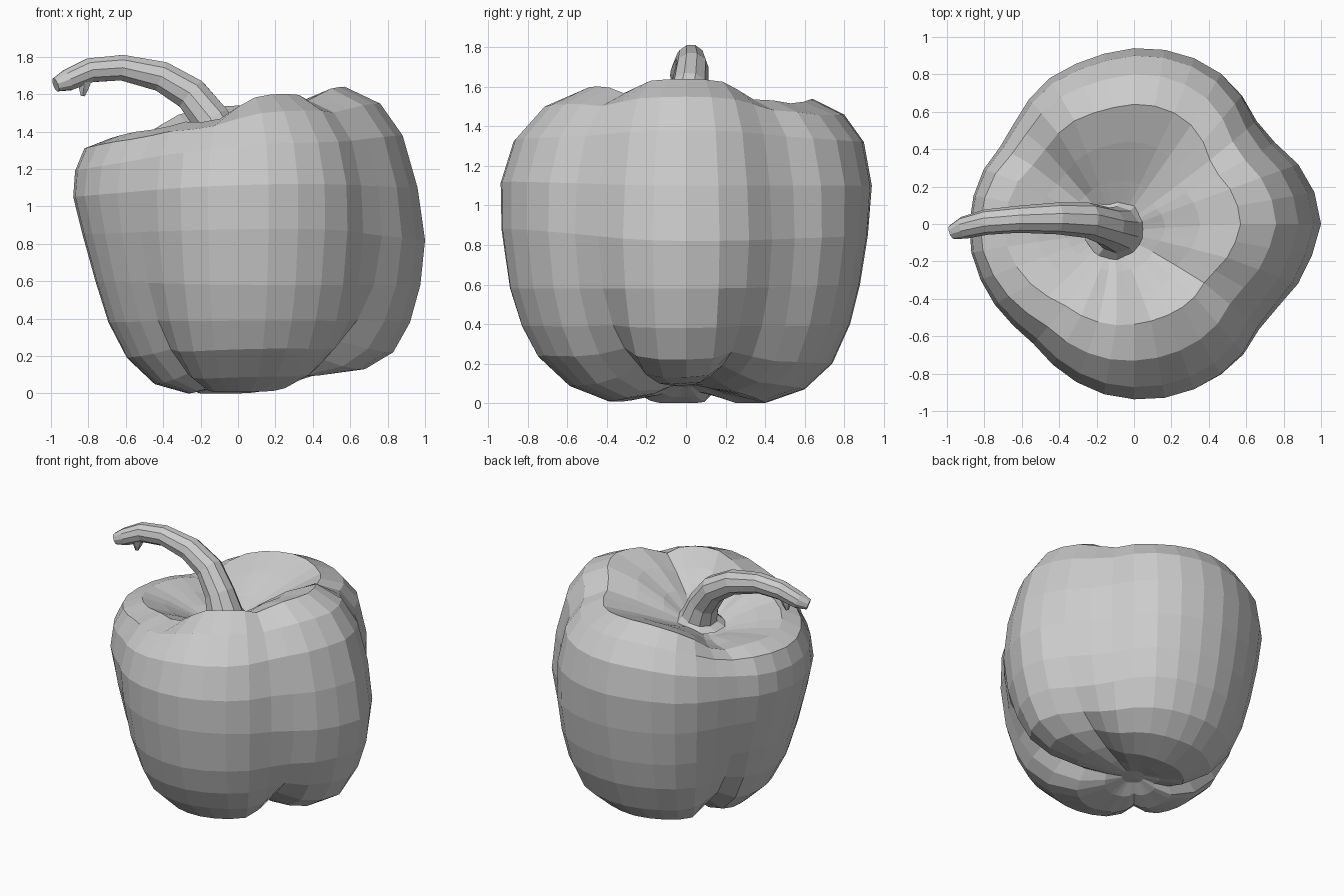
import bpy, bmesh, math
from mathutils import Vector

if "Cube" in bpy.data.objects:
    bpy.data.objects.remove(bpy.data.objects["Cube"])


def make_object(name, rings):
    """Skin a list of equally long point rings into a flat-shaded, capped object."""
    bm = bmesh.new()
    vr = [[bm.verts.new(p) for p in ring] for ring in rings]
    n = len(vr[0])
    for a, b in zip(vr, vr[1:]):
        for i in range(n):
            j = (i + 1) % n
            bm.faces.new((a[i], a[j], b[j], b[i]))
    for ring in (vr[0], vr[-1]):
        c = bm.verts.new(sum((v.co for v in ring), Vector()) / n)
        for i in range(n):
            bm.faces.new((ring[(i + 1) % n], ring[i], c))
    bmesh.ops.recalc_face_normals(bm, faces=bm.faces)
    me = bpy.data.meshes.new(name)
    bm.to_mesh(me)
    bm.free()
    ob = bpy.data.objects.new(name, me)
    bpy.context.collection.objects.link(ob)
    return ob


# Lobe profiles (radius, height) from the underside over the shoulder to the stem hollow
east = [(.10, .09), (.25, .09), (.45, .10), (.68, .13), (.83, .22), (.92, .38), (.975, .58), (1.0, .82),
        (.96, 1.10), (.88, 1.38), (.76, 1.55), (.57, 1.64), (.38, 1.56), (.22, 1.44), (.10, 1.31)]
north = [(.08, .09), (.20, .05), (.40, .00), (.60, .07), (.74, .20), (.83, .40), (.88, .60), (.92, .85),
         (.94, 1.10), (.90, 1.32), (.80, 1.46), (.64, 1.54), (.45, 1.46), (.25, 1.36), (.10, 1.29)]
west = [(.06, .08), (.15, .03), (.27, .00), (.45, .05), (.60, .19), (.70, .38), (.77, .60), (.84, .85),
        (.89, 1.05), (.88, 1.19), (.83, 1.31), (.70, 1.36), (.50, 1.33), (.32, 1.29), (.20, 1.26)]
south = [(.08, .09), (.20, .04), (.40, .01), (.60, .09), (.76, .24), (.84, .39), (.90, .58), (.94, .88),
         (.94, 1.12), (.87, 1.34), (.72, 1.51), (.52, 1.60), (.36, 1.52), (.22, 1.41), (.12, 1.30)]
lobes = [(0, east), (90, north), (180, west), (290, south), (360, east)]

# Plan outline: angle -> radius
outline = [(0, 1.0), (15, .97), (27, .89), (36, .845), (49, .905), (62, .945), (75, .95), (90, .94),
           (106, .915), (121, .90), (134, .86), (146, .815), (160, .855), (173, .876), (187, .886),
           (200, .873), (212, .858), (228, .83), (245, .885), (257, .92), (272, .94), (283, .945),
           (297, .935), (310, .91), (324, .86), (339, .93), (351, .97), (360, 1.0)]
# Creases in the underside (angle, strength) with inward pull and rise per level
low_clefts = [(22, .9), (147, .8), (230, .5), (330, 1.0)]
pull = [0, .02, .06, .11, .11, .07, .02, 0]
lift = [0, .03, .06, .08, .05, .01, 0, 0]
# Dips in the crown (angle, depth, width) with share per level
top_dips = [(38, .05, 10), (58, .05, 16), (145, .08, 14), (228, .03, 14), (257, .09, 16), (322, .05, 10)]
share = [0] * 9 + [.1, .5, 1, 1, .6, .1]


def span(table, a):
    for (a0, v0), (a1, v1) in zip(table, table[1:]):
        if a0 <= a <= a1:
            return v0, v1, (a - a0) / (a1 - a0)


def body_point(level, a):
    p, q, t = span(lobes, a)
    t = t * t * (3 - 2 * t)
    r = p[level][0] * (1 - t) + q[level][0] * t
    z = p[level][1] * (1 - t) + q[level][1] * t
    widest = max(v[0] for v in p) * (1 - t) + max(v[0] for v in q) * t
    r0, r1, u = span(outline, a)
    r *= (r0 * (1 - u) + r1 * u) / widest
    if level < 8:
        c = sum(s * math.exp(-((a - k) / 9) ** 2) for k, s in low_clefts)
        r -= pull[level] * c
        z += lift[level] * c
    z -= share[level] * sum(d * math.exp(-((a - k) / w) ** 2) for k, d, w in top_dips)
    # stem hollow lies off centre
    s = max(0, level - 11) / 3
    return (r * math.cos(math.radians(a)) - .08 * s,
            r * math.sin(math.radians(a)) - .03 * s, z)


# Pepper body
make_object("pepper_body",
            [[body_point(l, a) for a in range(0, 360, 10)] for l in range(15)])


def tube(name, path, radii, sides):
    """Round tube swept along a path."""
    pts = [Vector(p) for p in path]
    rings = []
    for i, (p, r) in enumerate(zip(pts, radii)):
        d = (pts[min(i + 1, len(pts) - 1)] - pts[max(i - 1, 0)]).normalized()
        side = Vector((0, 1, 0))
        side = (side - d * side.dot(d)).normalized()
        up = d.cross(side)
        rings.append([p + r * (math.cos(k * math.tau / sides) * side
                               + math.sin(k * math.tau / sides) * up) for k in range(sides)])
    return make_object(name, rings)


# Curved stem with flared base
tube("stem",
     [(-.09, -.03, 1.28), (-.09, -.03, 1.34), (-.14, -.015, 1.46), (-.25, .02, 1.60), (-.41, .03, 1.695),
      (-.62, .025, 1.742), (-.79, .01, 1.728), (-.91, -.02, 1.675), (-.975, -.045, 1.65)],
     [.18, .125, .105, .095, .085, .072, .068, .06, .038], 10)

# Small torn spur under the stem tip
tube("stem_spur", [(-.82, .0, 1.68), (-.825, .0, 1.63), (-.83, .0, 1.59)], [.045, .03, .012], 6)
